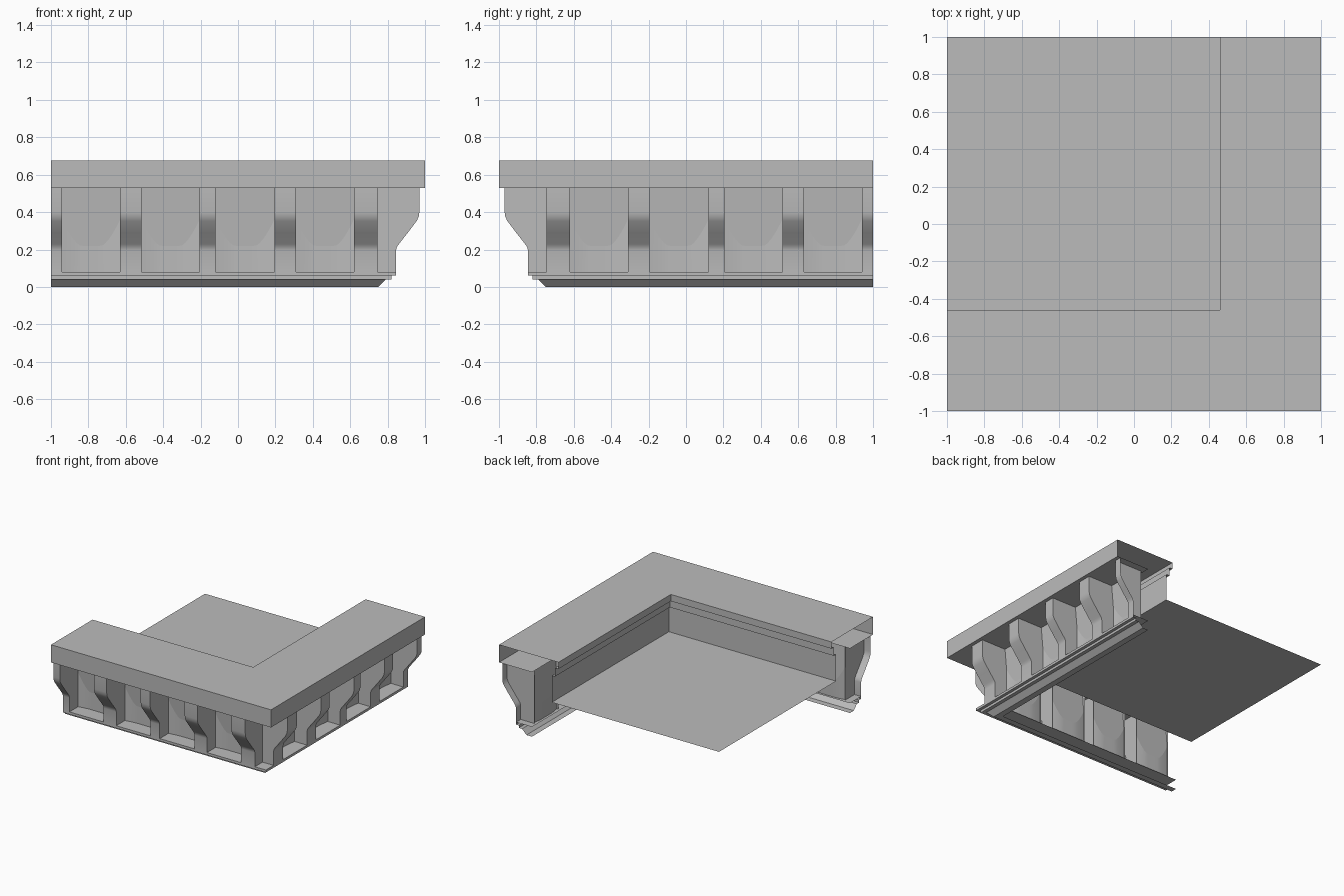
import bpy
import bmesh
import math

cube = bpy.data.objects.get("Cube")
if cube:
    bpy.data.objects.remove(cube, do_unlink=True)

stone = bpy.data.materials.new("grey_stone")
stone.use_nodes = True
colour = (0.5, 0.5, 0.5, 1)
stone.diffuse_color = colour
stone.node_tree.nodes["Principled BSDF"].inputs["Base Color"].default_value = colour


def make_object(name, faces, smooth=False):
    """Join a list of faces (lists of points) into one welded object."""
    bm = bmesh.new()
    for face in faces:
        bm.faces.new([bm.verts.new(p) for p in face])
    bmesh.ops.remove_doubles(bm, verts=bm.verts, dist=0.0005)
    mesh = bpy.data.meshes.new(name)
    bm.to_mesh(mesh)
    bm.free()
    mesh.materials.append(stone)
    obj = bpy.data.objects.new(name, mesh)
    bpy.context.collection.objects.link(obj)
    if smooth:
        bpy.ops.object.select_all(action="DESELECT")
        obj.select_set(True)
        bpy.context.view_layer.objects.active = obj
        bpy.ops.object.shade_smooth_by_angle(angle=math.radians(30))


def both_arms(faces):
    """Place faces given as (along, outward, z) on the front and right arms."""
    front = [[(u, -d, z) for u, d, z in f] for f in faces]
    right = [[(d, -u, z) for u, d, z in reversed(f)] for f in faces]
    return front + right


def sweep_corner(name, profile):
    """Sweep an (outward, z) profile around the mitred corner."""
    faces = []
    for (d, z), (e, w) in zip(profile, profile[1:]):
        faces.append([(-1, d, z), (-1, e, w), (e, e, w), (d, d, z)])
    make_object(name, both_arms(faces))


TOP, LEDGE, BACK = 0.53, 0.08, 0.72

# Parapet slab with its stepped inner moulding
sweep_corner("parapet_slab", [
    (0.52, 0.33), (0.52, 0.55), (0.49, 0.55), (0.49, 0.62), (0.46, 0.62),
    (0.46, 0.675), (1, 0.675), (1, TOP), (0.7, TOP)])

# Stepped base moulding
sweep_corner("base_moulding", [
    (0.7, LEDGE), (0.845, LEDGE), (0.845, 0.06), (0.82, 0.06), (0.82, 0.04),
    (0.79, 0.04), (0.75, 0), (0.7, 0)])

# Roof deck
make_object("roof_deck", [[(-1, -0.52, 0.33), (0.52, -0.52, 0.33),
                           (0.52, 1, 0.33), (-1, 1, 0.33)]])

# Brackets with an S-curved front
spans = [(-1, -0.94), (-0.63, -0.515), (-0.205, -0.12), (0.195, 0.31), (0.62, 0.745)]
curve = [(0.97, TOP), (0.97, 0.4), (0.966, 0.375), (0.955, 0.352), (0.908, 0.29),
         (0.86, 0.229), (0.849, 0.213), (0.845, 0.195), (0.845, LEDGE)]
faces = []
for a, b in spans:
    for (d, z), (e, w) in zip(curve, curve[1:]):
        faces.append([(a, d, z), (a, e, w), (b, e, w), (b, d, z)])
    outline = curve + [(BACK, LEDGE), (BACK, TOP)]
    faces.append([(b, d, z) for d, z in outline])
    if a > -1:
        faces.append([(a, d, z) for d, z in reversed(outline)])
make_object("brackets", both_arms(faces), smooth=True)

# Recessed bays: leaning upper panel meeting the lower wall on a U-shaped line
upper, lower = [], []
STEPS = 20


def lean(z):
    return BACK + (z - 0.22) * 0.09


for (_, a), (b, _) in zip(spans, spans[1:]):
    u_line = []
    for i in range(STEPS + 1):
        t = 2 * i / STEPS - 1
        z = 0.22 + 0.14 * (max(0, abs(t) - 0.35) / 0.65) ** 1.5
        u_line.append((a + (b - a) * i / STEPS, lean(z), z))
    upper.append([(a, lean(TOP), TOP)] + u_line + [(b, lean(TOP), TOP)])
    for p, q in zip(u_line, u_line[1:]):
        lower.append([p, (p[0], p[1], LEDGE), (q[0], q[1], LEDGE), q])
make_object("bay_upper_panels", both_arms(upper))
make_object("bay_lower_walls", both_arms(lower), smooth=True)
